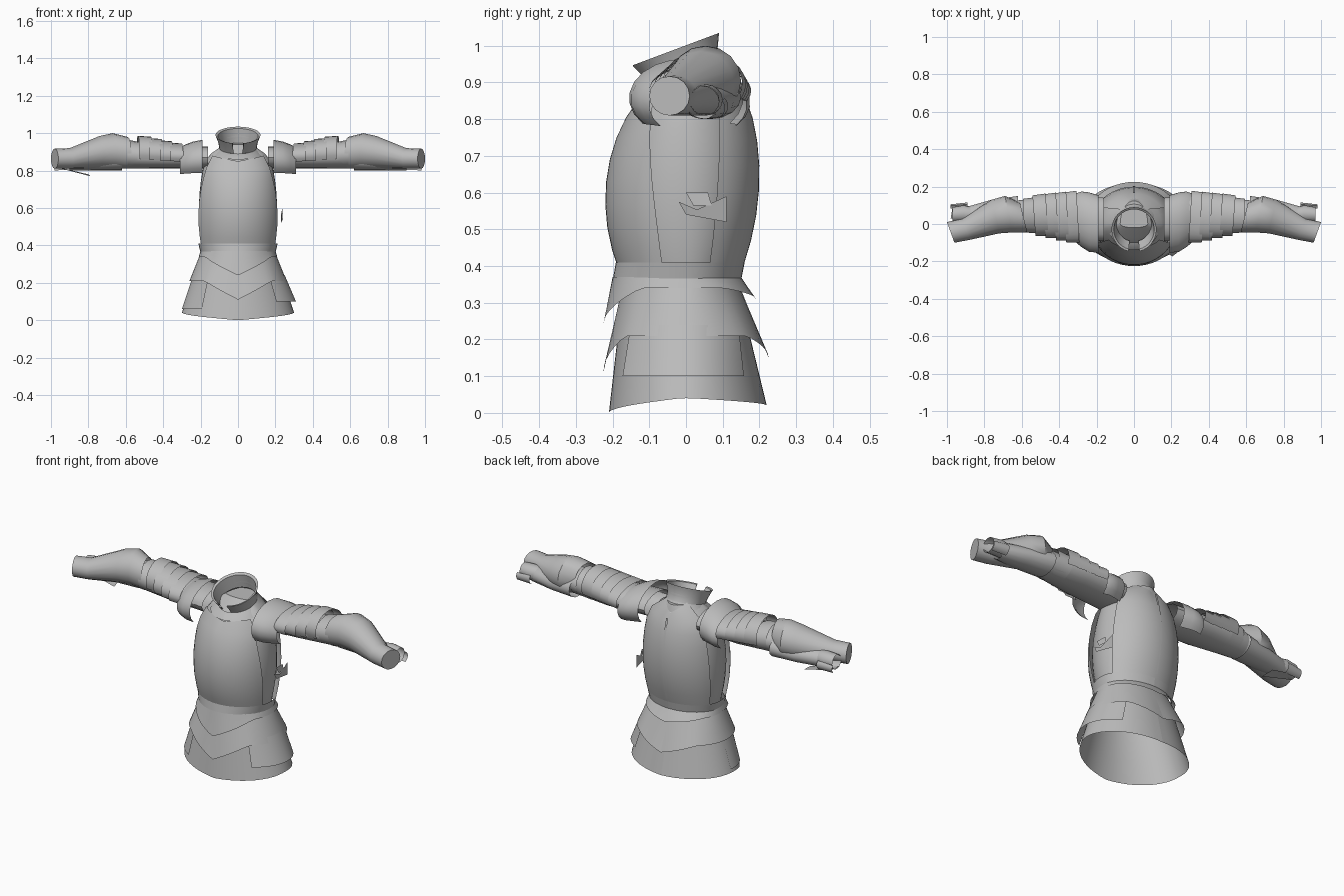
import bpy, bmesh, math
from math import sin, cos, pi, radians

if "Cube" in bpy.data.objects:
    bpy.data.objects.remove(bpy.data.objects["Cube"], do_unlink=True)

GREY = (0.5, 0.5, 0.5, 1)
steel = bpy.data.materials.new("plain_steel_grey")
steel.use_nodes = True
steel.diffuse_color = GREY
steel.node_tree.nodes["Principled BSDF"].inputs["Base Color"].default_value = GREY

FRONT, SIDE, BACK = 0, pi / 2, pi
ARM_BOTTOM = 0.81


def loft(name, rings, closed=True, cap_end=False, mirror=False):
    """Skin a list of equal-length point rings."""
    bm = bmesh.new()
    rows = [[bm.verts.new(point) for point in ring] for ring in rings]
    count = len(rows[0])
    for lower, upper in zip(rows, rows[1:]):
        for i in range(count if closed else count - 1):
            j = (i + 1) % count
            bm.faces.new((lower[i], lower[j], upper[j], upper[i]))
    if cap_end:
        bm.faces.new(rows[-1])
    bmesh.ops.recalc_face_normals(bm, faces=bm.faces)
    mesh = bpy.data.meshes.new(name)
    bm.to_mesh(mesh)
    bm.free()
    mesh.materials.append(steel)
    ob = bpy.data.objects.new(name, mesh)
    bpy.context.collection.objects.link(ob)
    bpy.ops.object.select_all(action='DESELECT')
    bpy.context.view_layer.objects.active = ob
    ob.select_set(True)
    bpy.ops.object.shade_smooth_by_angle(angle=radians(35))
    if mirror:
        ob.modifiers.new("Mirror", 'MIRROR')


def spread(start, end, steps):
    return [start + (end - start) * i / steps for i in range(steps + 1)]


def body_point(t, z, width, front, back):
    """Point at angle t around the body, measured from the front."""
    depth = front if cos(t) > 0 else back
    return [width * sin(t), -depth * cos(t), z]


def torso_size(z):
    """Half width, front depth and back depth of the chest at a height."""
    shoulder = 1.2 * max(0, z - 0.87)
    width = 0.23 - (z - 0.6) ** 2 / 2 - shoulder
    return width, 0.22 - (z - 0.58) ** 2, 0.2 - 0.7 * (z - 0.65) ** 2


def chest_plate(name, bottom, top, centre, bottom_arc, top_arc, notch):
    """Patch of the chest surface whose side edges draw in towards the top."""
    heights = spread(bottom, top, steps=8)
    rings = []
    for z in heights:
        rise = (z - bottom) / (top - bottom)
        arc = radians(bottom_arc + (top_arc - bottom_arc) * rise ** 2)
        ring = []
        for t in spread(centre - arc, centre + arc, steps=20):
            dip = notch * rise ** 6 * (1 - abs(t - centre) / arc)
            ring.append(body_point(t, z - dip, *torso_size(z)))
        rings.append(ring)
    loft(name, rings, closed=False)


def flare(name, top, bottom, top_size, bottom_size, front_drop=0, back_drop=0,
          reach=1, centre=FRONT, arc=pi):
    """Flared skirt plate whose lower edge may dip to a point front and back."""
    rings = []
    for rise in spread(0, 1, steps=3):
        size = [a + (b - a) * rise for a, b in zip(top_size, bottom_size)]
        ring = []
        for t in spread(centre - arc, centre + arc, steps=48):
            away = math.acos(cos(t))
            dip = front_drop * max(0, 1 - away / reach)
            dip += back_drop * max(0, 1 - (pi - away) / reach)
            ring.append(body_point(t, top + (bottom - top) * rise - dip * rise, *size))
        rings.append(ring)
    loft(name, rings, closed=False)


def sleeve(name, stations, arc=None, bottom=ARM_BOTTOM, slant=0, cap_end=False):
    """Mirrored arm piece; each station is x, front y, back y, top z."""
    first, last = arc or (0, 360)
    angles = [radians(a) for a in spread(first, last, steps=16)]
    if arc is None:
        angles.pop()
    rings = []
    for x, front, back, top in stations:
        middle, half = (front + back) / 2, (back - front) / 2
        height, tall = (top + bottom) / 2, (top - bottom) / 2
        rings.append([(x + slant * cos(u), middle + half * cos(u), height + tall * sin(u))
                      for u in angles])
    loft(name, rings, closed=arc is None, cap_end=cap_end, mirror=True)


def collar(name, levels, slot):
    """Tilted neck bands; each level is z, radius, centre y, tilt."""
    loft(name, [[(radius * sin(t), centre - radius * cos(t), z - tilt * cos(t))
                 for t in spread(slot, 2 * pi - slot, steps=28)]
                for z, radius, centre, tilt in levels], closed=False)


# Under body, closed on top beneath the collar
inner = []
for z in spread(0.34, 0.94, steps=12):
    size = [0.95 * s - 0.01 for s in torso_size(z)]
    size[1] -= 0.4 * max(0, z - 0.8)
    inner.append([body_point(2 * pi * i / 36, z, *size) for i in range(36)])
loft("under_body", inner, cap_end=True)

# Breastplate, backplate and the ridge down the back
chest_plate("breastplate", bottom=0.38, top=0.88, centre=FRONT,
            bottom_arc=70, top_arc=50, notch=0.03)
chest_plate("backplate", bottom=0.4, top=0.95, centre=BACK,
            bottom_arc=66, top_arc=56, notch=0.05)
loft("back_ridge", [[(x, torso_size(z)[2] + 0.003, z) for z in spread(0.43, 0.88, steps=8)]
                    for x in (-0.006, 0.006)], closed=False)

# Waist flare, pointed upper skirt and long lower skirt
waist = (0.2, 0.17, 0.14)
flare("waist_band", top=0.41, bottom=0.36, top_size=torso_size(0.41),
      bottom_size=(0.2, 0.2, 0.15))
flare("waist_flare", top=0.37, bottom=0.34, top_size=(0.2, 0.2, 0.15),
      bottom_size=(0.21, 0.225, 0.19), front_drop=0.1, back_drop=0.03)
flare("upper_skirt", top=0.36, bottom=0.21, top_size=waist,
      bottom_size=(0.26, 0.225, 0.225), front_drop=0.1, back_drop=0.06, reach=0.75)
lower_rim = (0.3, 0.21, 0.22)
flare("lower_skirt", top=0.35, bottom=0.04, top_size=waist,
      bottom_size=lower_rim, front_drop=0.04, back_drop=0.02, reach=1.5)

# Loose hip plate on the left, fitted one on the right front
flare("left_hip_plate", top=0.24, bottom=0.1, top_size=(0.25, 0.2, 0.19),
      bottom_size=(0.31, 0.23, 0.21), centre=SIDE, arc=0.85)
flare("right_hip_plate", top=0.21, bottom=0.06, top_size=(0.25, 0.2, 0.19),
      bottom_size=lower_rim, centre=-1.2, arc=0.5)

# Gorget and tilted collar with a slot at the throat
throat, rim = (0.92, 0.1, 0, 0.03), (0.99, 0.12, -0.03, 0.045)
collar("gorget", [(0.88, 0.14, 0, 0.02), (0.9, 0.12, 0, 0.02), throat], slot=0)
collar("collar", [throat, (0.95, 0.105, -0.02, 0.03), rim], slot=0.26)
collar("collar_lining", [rim, (0.985, 0.108, -0.03, 0.04), (0.92, 0.093, 0, 0.03)], slot=0.26)

# Shoulder plates
sleeve("pauldron", [(0.19, -0.155, 0.155, 0.965), (0.24, -0.15, 0.17, 0.955),
                    (0.28, -0.125, 0.175, 0.94), (0.31, -0.1, 0.165, 0.925)],
       arc=(-40, 220), bottom=0.75)

# Upper arm with overlapping bands
sleeve("upper_arm", [(0.16, -0.09, 0.14, 0.93), (0.4, -0.07, 0.155, 0.93),
                     (0.63, -0.03, 0.125, 0.95)])
for i in range(4):
    start, front, back = 0.3 + 0.055 * i, -0.1 + 0.012 * i, 0.178 - 0.005 * i
    top = 0.945 + 0.012 * i
    sleeve("arm_band", [(start, front, back, top), (start + 0.07, front, back - 0.01, top + 0.005)],
           arc=(-25, 205), slant=0.008)
sleeve("elbow_band", [(0.51, -0.05, 0.145, 0.95), (0.59, -0.045, 0.135, 0.965)])

# Forearm with its raised elbow and closed slanted end
sleeve("forearm", [(0.59, -0.045, 0.115, 0.98), (0.67, -0.045, 0.15, 1),
                   (0.74, -0.05, 0.13, 0.985), (0.9, -0.085, 0.03, 0.92),
                   (0.98, -0.1, 0.01, 0.917)], slant=0.02, cap_end=True)
sleeve("under_forearm_guard", [(0.62, -0.02, 0.15, 0.92), (0.76, -0.02, 0.13, 0.9),
                               (0.9, 0, 0.09, 0.89)], bottom=0.8)
sleeve("hand_cuff", [(0.86, 0.01, 0.09, 0.89), (0.91, 0.01, 0.1, 0.895),
                     (0.97, 0.01, 0.09, 0.89)])
sleeve("finger_plate", [(0.89, 0.03, 0.115, 0.87), (0.98, 0.04, 0.105, 0.86)],
       arc=(-70, 40), bottom=0.8)

# Loose flap under the right wrist and the strap and buckle on the left side
loft("wrist_flap", [[(-0.98, 0.03, 0.82), (-0.79, 0.03, 0.77)],
                    [(-0.97, 0.09, 0.82), (-0.8, 0.1, 0.78)]], closed=False)
loft("side_strap", [[(0.235, -0.02, 0.575), (0.23, 0.11, 0.52)],
                    [(0.24, 0, 0.54), (0.23, 0.11, 0.59)]], closed=False)
loft("side_buckle", [[(0.236, 0, 0.6), (0.234, 0.06, 0.6)],
                     [(0.24, 0.02, 0.565), (0.236, 0.07, 0.565)]], closed=False)
